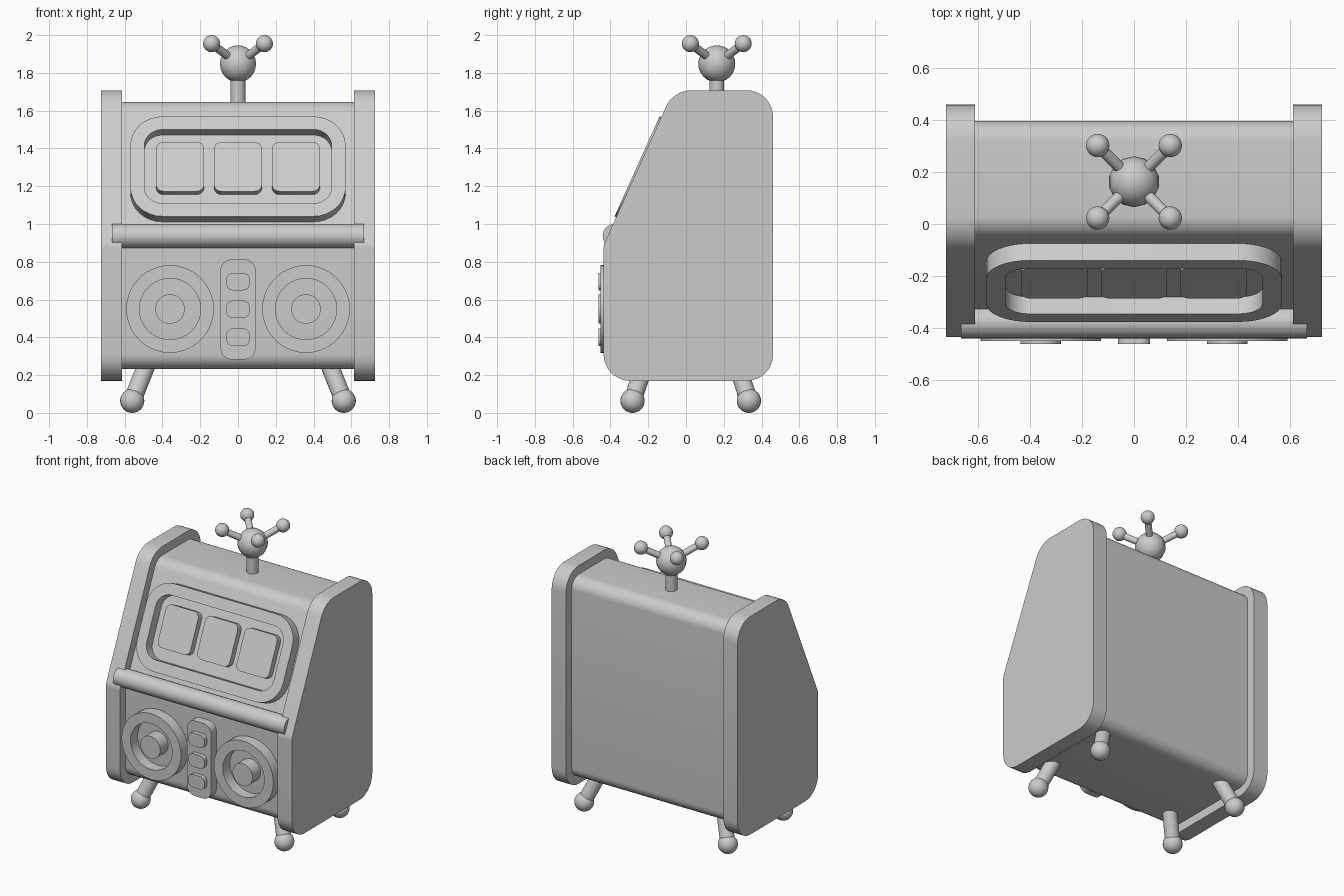
import bpy, bmesh, math
from mathutils import Matrix, Vector

if "Cube" in bpy.data.objects:
    bpy.data.objects.remove(bpy.data.objects["Cube"])

grey = bpy.data.materials.new("plain grey")
grey.diffuse_color = (0.6, 0.6, 0.6, 1)
grey.use_nodes = True
grey.node_tree.nodes["Principled BSDF"].inputs["Base Color"].default_value = grey.diffuse_color


def finish(name, bm):
    bmesh.ops.recalc_face_normals(bm, faces=bm.faces)
    me = bpy.data.meshes.new(name)
    bm.to_mesh(me)
    bm.free()
    me.materials.append(grey)
    ob = bpy.data.objects.new(name, me)
    bpy.context.collection.objects.link(ob)
    bpy.ops.object.select_all(action='DESELECT')
    ob.select_set(True)
    bpy.context.view_layer.objects.active = ob
    bpy.ops.object.shade_smooth_by_angle(angle=math.radians(40))
    return ob


def frame(a, b, c, origin=(0, 0, 0)):
    """Matrix with local axes a, b, c at origin."""
    m = Matrix((a, b, c)).transposed().to_4x4()
    m.translation = origin
    return m


def rounded(corners, segs=8):
    """Closed 2D outline from (x, y, radius) corners."""
    pts = []
    n = len(corners)
    for i, (x, y, r) in enumerate(corners):
        p = Vector((x, y))
        d0 = (Vector(corners[i - 1][:2]) - p).normalized()
        d1 = (Vector(corners[(i + 1) % n][:2]) - p).normalized()
        half = d0.angle(d1) / 2
        centre = p + (d0 + d1).normalized() * (r / math.sin(half))
        t = r / math.tan(half)
        v0, v1 = p + d0 * t - centre, p + d1 * t - centre
        sweep = v0.angle_signed(v1)
        for k in range(segs + 1):
            a = -sweep * k / segs
            pts.append((centre.x + v0.x * math.cos(a) - v0.y * math.sin(a),
                        centre.y + v0.x * math.sin(a) + v0.y * math.cos(a)))
    return pts


def rect(w, h, r, cx=0, cy=0):
    return rounded([(cx - w / 2, cy - h / 2, r), (cx + w / 2, cy - h / 2, r),
                    (cx + w / 2, cy + h / 2, r), (cx - w / 2, cy + h / 2, r)])


def circle(r, cx=0, cy=0, n=40):
    return [(cx + r * math.cos(2 * math.pi * i / n), cy + r * math.sin(2 * math.pi * i / n)) for i in range(n)]


def solid(name, outer, c0, c1, mat, inner=None):
    """Extrude an outline from c0 to c1, optionally with a hole."""
    bm = bmesh.new()

    def loop(pts, c):
        return [bm.verts.new(mat @ Vector((x, y, c))) for x, y in pts]

    def bridge(a, b):
        for i in range(len(a)):
            j = (i + 1) % len(a)
            bm.faces.new((a[i], a[j], b[j], b[i]))
    o0, o1 = loop(outer, c0), loop(outer, c1)
    bridge(o0, o1)
    if inner:
        i0, i1 = loop(inner, c0), loop(inner, c1)
        bridge(i0, i1)
        bridge(o0, i0)
        bridge(o1, i1)
    else:
        bm.faces.new(o0)
        bm.faces.new(o1)
    return finish(name, bm)


def rod(name, p, q, r, segs=24):
    p, q = Vector(p), Vector(q)
    m = Matrix.Translation((p + q) / 2) @ (q - p).to_track_quat('Z', 'Y').to_matrix().to_4x4()
    bm = bmesh.new()
    bmesh.ops.create_cone(bm, cap_ends=True, segments=segs, radius1=r, radius2=r,
                          depth=(q - p).length, matrix=m)
    return finish(name, bm)


def ball(name, p, r, u=24, v=16):
    bm = bmesh.new()
    bmesh.ops.create_uvsphere(bm, u_segments=u, v_segments=v, radius=r, matrix=Matrix.Translation(p))
    return finish(name, bm)


X, Y, Z = (1, 0, 0), (0, 1, 0), (0, 0, 1)
SIDE = frame(Y, Z, X)
FRONT = frame(X, Z, (0, -1, 0))
ang = math.radians(24.2)
s, c = math.sin(ang), math.cos(ang)
SLOPE = frame(X, (0, s, c), (0, -c, s), (0, -0.259, 1.305))

# cabinet body and the two larger side panels
solid("cabinet_body", rounded([(-0.374, 0.232, 0.08), (0.398, 0.232, 0.08), (0.398, 1.647, 0.08),
                               (-0.027, 1.647, 0.09), (-0.374, 0.875, 0.03)]), -0.62, 0.62, SIDE)
panel = rounded([(-0.436, 0.17, 0.14), (0.461, 0.17, 0.14), (0.461, 1.708, 0.14),
                 (-0.067, 1.708, 0.15), (-0.436, 0.889, 0.08)])
for side, x in (("left", -0.725), ("right", 0.614)):
    solid(side + "_side_panel", panel, x, x + 0.111, SIDE)

# window frame and three reels on the slope
solid("window_frame", rect(1.14, 0.58, 0.17), -0.085, 0, SLOPE, rect(0.992, 0.428, 0.095))
for i in (-1, 0, 1):
    solid("reel_%d" % (i + 2), rect(0.254, 0.286, 0.04, i * 0.307, 0.011), -0.09, -0.028, SLOPE)

# rail under the window
rod("rail", (-0.667, -0.378, 0.937), (0.667, -0.378, 0.937), 0.063, 32)

# two dials
for side, x in (("left", -0.36), ("right", 0.36)):
    solid(side + "_dial_ring", circle(0.232, x, 0.55), 0.36, 0.452, FRONT, circle(0.162, x, 0.55))
    solid(side + "_dial_knob", circle(0.078, x, 0.55), 0.36, 0.463, FRONT)

# button plate with three buttons
solid("button_plate", rect(0.186, 0.53, 0.06, 0, 0.548), 0.36, 0.435, FRONT)
for i in (-1, 0, 1):
    solid("button_%d" % (i + 2), rect(0.124, 0.092, 0.035, 0, 0.548 + i * 0.147), 0.4, 0.463, FRONT)

# top post, hub and four knobbed arms
hub = Vector((0, 0.163, 1.848))
rod("post", (0, 0.163, 1.6), hub, 0.039)
ball("hub", hub, 0.098, 14, 12)
for sx in (-1, 1):
    for sy in (-1, 1):
        tip = hub + Vector((0.14 * sx, 0.14 * sy, 0.107))
        rod("arm", hub, tip, 0.022, 16)
        ball("arm_knob", tip, 0.045)

# splayed legs with ball feet
for sx in (-1, 1):
    for y, dy, end in ((-0.283, 0.065, "front"), (0.333, -0.065, "back")):
        foot = Vector((0.56 * sx, y, 0.064))
        rod(end + "_leg", foot, foot + Vector((-0.08 * sx, dy, 0.2)), 0.048)
        ball(end + "_foot", foot, 0.064)
